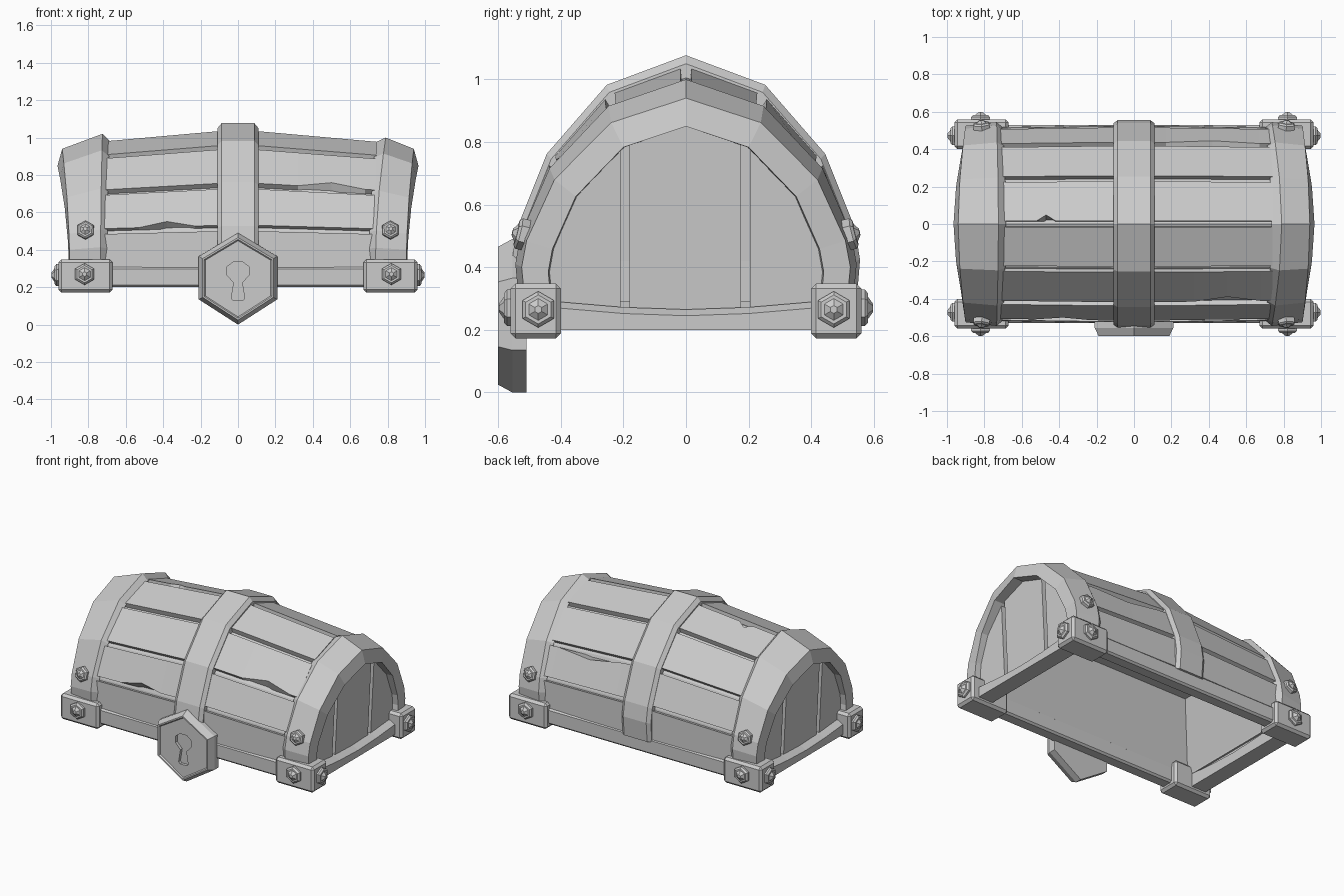
import bpy, bmesh
from math import sin, cos, pi
from mathutils import Vector

if "Cube" in bpy.data.objects:
    bpy.data.objects.remove(bpy.data.objects["Cube"])

# Half arch shape: (share of half width, share of height above the base)
KM = [(.98, 0), (1, .17), (.97, .3), (.8, .6), (.455, .88), (0, 1)]
BASE = .29


def arch(h, w):
    half = [(k * w, BASE + (h - BASE) * m) for k, m in KM]
    return [(-y, z) for y, z in half] + half[-2::-1]


def loft(name, sections):
    """Solid skinned through equal closed sections, capped at both ends."""
    bm = bmesh.new()
    rings = [[bm.verts.new(p) for p in s] for s in sections]
    n = len(rings[0])
    for a, b in zip(rings, rings[1:]):
        for i in range(n):
            j = (i + 1) % n
            bm.faces.new((a[i], a[j], b[j], b[i]))
    bm.faces.new(rings[0])
    bm.faces.new(rings[-1])
    bmesh.ops.recalc_face_normals(bm, faces=bm.faces)
    me = bpy.data.meshes.new(name)
    bm.to_mesh(me)
    bm.free()
    ob = bpy.data.objects.new(name, me)
    bpy.context.collection.objects.link(ob)
    return ob


def cut(ob, cutter):
    """Subtract the cutter from ob and delete it."""
    cutter.hide_render = True
    mod = ob.modifiers.new("cut", 'BOOLEAN')
    mod.operation, mod.solver, mod.object = 'DIFFERENCE', 'EXACT', cutter
    bpy.context.view_layer.objects.active = ob
    bpy.ops.object.modifier_apply(modifier="cut")
    bpy.data.objects.remove(cutter)


def arch_band(name, cross, s=1):
    """cross: loop of (x at base, x at top, height, half width)."""
    arcs = [arch(h, w) for _, _, h, w in cross]
    secs = []
    for i in range(11):
        m = KM[min(i, 10 - i)][1] ** 2
        secs.append([(s * (x0 + (x1 - x0) * m), *a[i]) for (x0, x1, _, _), a in zip(cross, arcs)])
    return loft(name, secs)


def box(name, x, y, z, bevel=0):
    ob = loft(name, [[(x[0], y[0], k), (x[1], y[0], k), (x[1], y[1], k), (x[0], y[1], k)] for k in z])
    if bevel:
        mod = ob.modifiers.new("bevel", 'BEVEL')
        mod.width, mod.segments = bevel, 1
    return ob


def bolt(name, pos, direction, r):
    rings = [(r, -.02), (r, .2 * r), (.8 * r, .38 * r), (.6 * r, .38 * r), (.22 * r, .65 * r)]
    ob = loft(name, [[(q * cos(i * pi / 3), q * sin(i * pi / 3), d) for i in range(6)] for q, d in rings])
    ob.location = pos
    ob.rotation_mode = 'QUATERNION'
    ob.rotation_quaternion = Vector(direction).to_track_quat('Z', 'X')
    return ob


def top_h(x):
    return 1.05 - .09 * abs(x)


def top_w(x):
    return .54 - .015 * abs(x)


# Lid body under the planks, hollowed from below with sloping inner walls
body = loft("lid_shell", [[(x, *p) for p in arch(top_h(x) - .035, top_w(x) - .03)] for x in (-.84, 0, .84)])
cut(body, loft("hollow_cutter", [[(x, -y, z), (x, y, z), (-x, y, z), (-x, -y, z)]
                                 for x, y, z in ((.81, .45, .2), (.80, .44, .3), (.68, .32, .74))]))

# Lengthwise planks with chamfered edges, some with a chipped edge: (side, plank): (x, half length)
chips = {(-1, 1): (.38, .15), (1, 2): (.5, .18), (1, 6): (.42, .25), (-1, 4): (.47, .05)}
knots = [0, 2, 3, 4, 5, 6, 7, 8, 10]
for s in (-1, 1):
    for n, (i, j) in enumerate(zip(knots, knots[1:])):
        chip, l = chips.get((s, n), (None, 0))
        xs = [.08, chip - l, chip, chip + l, .74] if chip else [.08, .74]
        secs = []
        for x in xs:
            outer, inner = arch(top_h(x), top_w(x)), arch(top_h(x) - .045, top_w(x) - .04)
            a, b = Vector(outer[i]), Vector(outer[j])
            c, d = Vector(inner[i]), Vector(inner[j])
            e = .2 if x == chip else .07
            pts = [c.lerp(d, .055), a.lerp(b, e), a.lerp(b, .93), c.lerp(d, .945)]
            secs.append([(s * x, p.x, p.y) for p in pts])
        loft("lid_plank", secs)

# Centre strap
arch_band("centre_band", [(-.11, -.11, 1.0, .5), (-.11, -.11, 1.05, .538), (-.087, -.087, 1.077, .556),
                          (.087, .087, 1.077, .556), (.11, .11, 1.05, .538), (.11, .11, 1.0, .5)])

panel = arch(.87, .46)


def panel_z(y):
    for (y0, z0), (y1, z1) in zip(panel, panel[1:]):
        if y0 <= y <= y1 and y1 > y0:
            z = z0 + (z1 - z0) * (y - y0) / (y1 - y0)
            if z > BASE + .01:
                return z
    return BASE + .1


def end_board(name, y0, y1, xa, xb, s):
    mids = [p for p in panel if y0 + .005 < p[0] < y1 - .005 and p[1] > .4]
    poly = [(y1, .22), (y0, .22), (y0, panel_z(y0))] + mids + [(y1, panel_z(y1))]
    loft(name, [[(s * (x + .05 * (z - .22)), y, z) for y, z in poly] for x in (xa, xb)])


for s in (-1, 1):
    # Flared end straps, the right one a little narrower at the top
    inner = [(.70, .685, .98, .515), (.735, .725, 1.02, .545)]
    if s > 0:
        inner = [(.70, .735, .975, .515), (.735, .79, 1.0, .545)]
    arch_band("end_band", inner + [(.90, .94, .94, .525), (.905, .965, .85, .44), (.81, .81, .85, .43)], s)
    # Recessed end wall: backing and three upright boards
    end_board("end_backing", -.445, .445, .81, .83, s)
    for y0, y1 in ((-.445, -.21), (-.18, .175), (.205, .445)):
        end_board("end_board", y0, y1, .82, .86, s)
    # Sagging sill under each end
    secs = []
    for y, t in ((-.47, .295), (-.2, .272), (0, .265), (.2, .272), (.47, .295)):
        secs.append([(s * x, y, z) for x, z in ((.80, .2), (.91, .2), (.91, t - .02), (.875, t), (.80, t))])
    loft("end_sill", secs)
    # Long sills front and back
    y = sorted((s * .44, s * .53))
    box("long_sill", (-.9, .9), y, (.2, .31), .012)

    for t in (-1, 1):
        # Corner blocks and bolts
        box("corner_block", sorted((s * .67, s * .96)), sorted((t * .40, t * .56)), (.172, .348), .016)
        bolt("corner_bolt_long", (s * .82, t * .56, .27), (0, t, 0), .058)
        bolt("corner_bolt_end", (s * .96, t * .472, .265), (s, 0, 0), .058)
        bolt("band_bolt", (s * .815, t * .523, .505), (s * .08, t, .25), .05)

# Lock plate with a raised rim and a keyhole recess
hexa = [(0, .245), (.21, .12), (.21, -.11), (0, -.245), (-.21, -.11), (-.21, .12)]
lock = loft("lock_plate", [[(x * q, y, .245 + z * q) for x, z in hexa]
                           for q, y in ((1, -.51), (1, -.555), (.9, -.6), (.86, -.6), (.83, -.592))])
half = [(.025, .335), (.058, .31), (.06, .265), (.022, .225), (.036, .14), (.025, .128)]
key = half + [(-x, z) for x, z in reversed(half)]
cut(lock, loft("keyhole_cutter", [[(x, y, z) for x, z in key] for y in (-.65, -.572)]))
